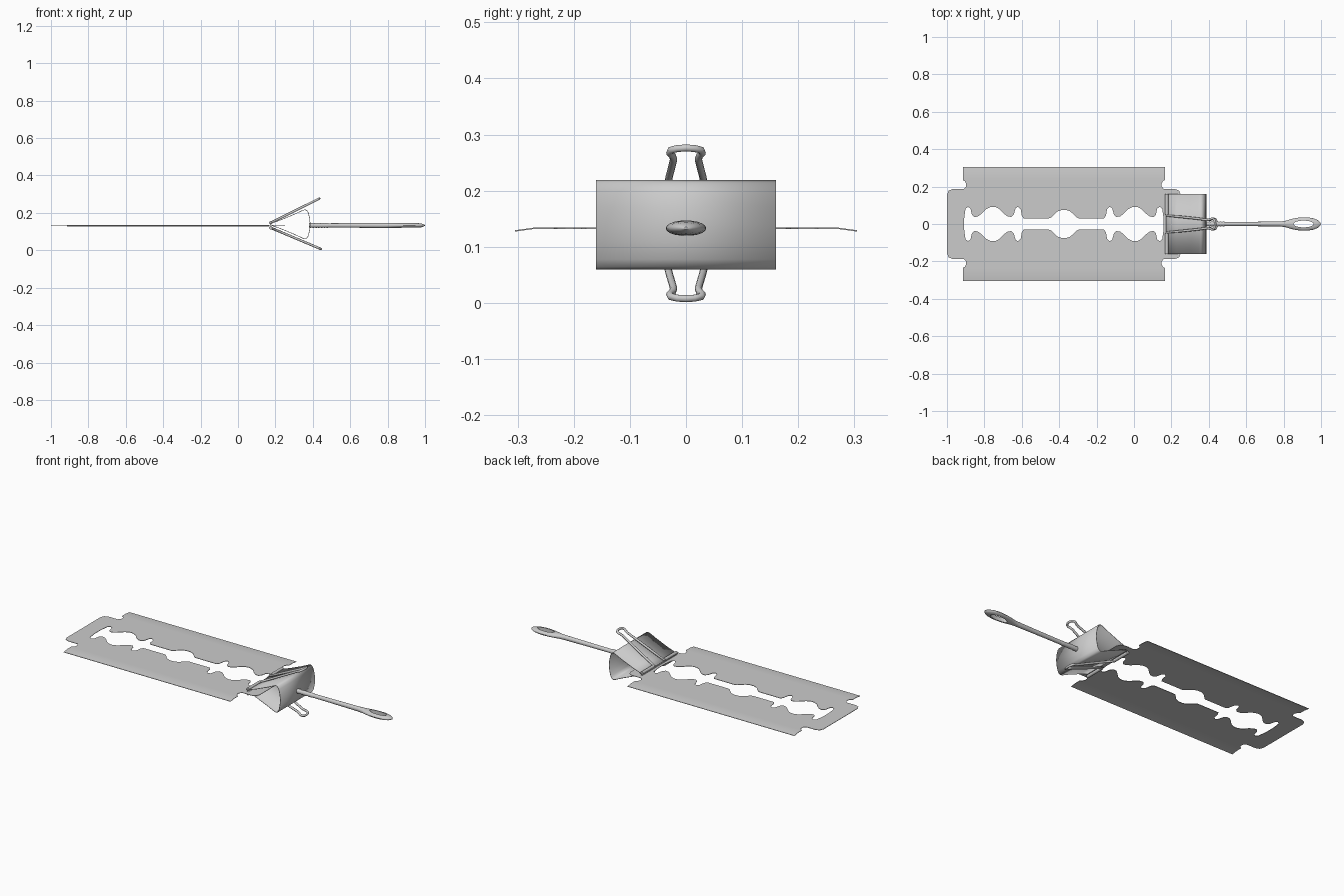
import bpy, bmesh, math
from mathutils import Vector

if "Cube" in bpy.data.objects:
    bpy.data.objects.remove(bpy.data.objects["Cube"])

ZC = 0.133


def add_mesh(name, bm):
    bmesh.ops.recalc_face_normals(bm, faces=bm.faces)
    me = bpy.data.meshes.new(name)
    bm.to_mesh(me)
    bm.free()
    ob = bpy.data.objects.new(name, me)
    bpy.context.collection.objects.link(ob)
    return ob


def smooth(ob, angle=35):
    bpy.ops.object.select_all(action='DESELECT')
    ob.select_set(True)
    bpy.context.view_layer.objects.active = ob
    bpy.ops.object.shade_smooth_by_angle(angle=math.radians(angle))


def four_way(q):
    """Mirror a quadrant of points into a closed symmetric loop."""
    return (q + [(u, -y) for u, y in reversed(q)] +
            [(-u, -y) for u, y in q] + [(-u, y) for u, y in reversed(q)])


def tube(name, pts, r, bezier=False):
    cu = bpy.data.curves.new(name, 'CURVE')
    cu.dimensions = '3D'
    cu.bevel_depth = r
    cu.bevel_resolution = 3
    cu.use_fill_caps = True
    cu.resolution_u = 5
    if bezier:
        sp = cu.splines.new('BEZIER')
        sp.bezier_points.add(len(pts) - 1)
        for b, p in zip(sp.bezier_points, pts):
            b.co = p
            b.handle_left_type = b.handle_right_type = 'AUTO'
    else:
        sp = cu.splines.new('POLY')
        sp.points.add(len(pts) - 1)
        for b, p in zip(sp.points, pts):
            b.co = (*p, 1)
    ob = bpy.data.objects.new(name, cu)
    bpy.context.collection.objects.link(ob)
    return ob


# Blade: flat filled outline with a shaped central slot
outline = [(.54, .305), (.54, .235), (.529, .229), (.522, .215), (.523, .2),
           (.535, .187), (.595, .187), (.616, .178), (.625, .157)]
slot = [(.012, .075), (.035, .067), (.055, .048), (.068, .035), (.08, .03),
        (.215, .03), (.225, .045), (.231, .08), (.245, .092), (.258, .085),
        (.268, .05), (.28, .038), (.3, .04), (.32, .055), (.345, .08),
        (.365, .09), (.38, .092), (.395, .09), (.415, .08), (.44, .055),
        (.46, .04), (.48, .037), (.492, .05), (.499, .082), (.512, .092),
        (.526, .082), (.533, .03)]
cu = bpy.data.curves.new("blade_outline", 'CURVE')
cu.dimensions = '2D'
cu.fill_mode = 'BOTH'
cu.extrude = 0.0012
for loop in (four_way(outline), four_way(slot)):
    sp = cu.splines.new('POLY')
    sp.points.add(len(loop) - 1)
    for p, (u, y) in zip(sp.points, loop):
        p.co = (u - .375, y, 0, 1)
    sp.use_cyclic_u = True
tmp = bpy.data.objects.new("blade_outline", cu)
bpy.context.collection.objects.link(tmp)
bpy.context.view_layer.update()
me = bpy.data.meshes.new_from_object(tmp.evaluated_get(bpy.context.evaluated_depsgraph_get()))
bpy.data.objects.remove(tmp)
bm = bmesh.new()
bm.from_mesh(me)
bmesh.ops.remove_doubles(bm, verts=bm.verts, dist=1e-5)
# Sharpened edges drop slightly beyond the bend lines
for y in (-.27, .27):
    bmesh.ops.bisect_plane(bm, geom=bm.verts[:] + bm.edges[:] + bm.faces[:],
                           plane_co=(0, y, 0), plane_no=(0, 1, 0))
for v in bm.verts:
    v.co.z += ZC - max(0, abs(v.co.y) - .27) * .14
smooth(add_mesh("blade", bm), 20)

# Clip body: bent spring sheet swept across y
prof = [(.172, .142), (.23, .163), (.3, .192), (.345, .213), (.358, .217),
        (.368, .213), (.376, .2), (.383, .17), (.386, .139)]
prof += [(x, .278 - z) for x, z in reversed(prof[:-1])]
bm = bmesh.new()
rows = [[bm.verts.new((x, y, z)) for x, z in prof] for y in (-.16, .16)]
for i in range(len(prof) - 1):
    bm.faces.new((rows[0][i], rows[0][i + 1], rows[1][i + 1], rows[1][i]))
body = add_mesh("clip_body", bm)
sol = body.modifiers.new("thickness", 'SOLIDIFY')
sol.thickness = 0.003
sol.offset = 0
smooth(body, 40)

# Rolled lips and wire handles, upper and lower
wire = [(0, .045), (.3, .038), (.6, .03), (.84, .022), (.89, .024), (.93, .029),
        (.97, .027), (.993, .015), (1, 0)]
for name, root, tip in (("upper", (.175, .147), (.434, .276)),
                        ("lower", (.175, .120), (.442, .0075))):
    a, b = Vector((root[0], 0, root[1])), Vector((tip[0], 0, tip[1]))
    for side, sgn in (("left", -1), ("right", 1)):
        tube(f"{name}_lip_{side}", [a + Vector((0, sgn * y, 0)) for y in (.05, .16)], .009)
    half = [a.lerp(b, s) + Vector((0, y, 0)) for s, y in wire]
    path = half + [Vector((p.x, -p.y, p.z)) for p in reversed(half[:-1])]
    pin = Vector((0, .11, 0))
    tube(f"{name}_handle", [a + pin] + path + [a - pin], .0065)

# Hook shaft: threaded root, round stem, flattened eye end
rings = [(.38 + i * .0075, .0135 if i % 2 else .0115, .0135 if i % 2 else .0115)
         for i in range(15)]
rings += [(.495, .0115, .0115), (.6, .0115, .012), (.78, .013, .014), (.81, .017, .014),
          (.835, .025, .014), (.865, .032, .014), (.9, .036, .014), (.93, .0355, .0138),
          (.96, .030, .0125), (.98, .022, .010), (.993, .012, .006), (.999, .003, .002)]
N = 20
bm = bmesh.new()
prev = None
for x, ry, rz in rings:
    ring = [bm.verts.new((x, ry * math.cos(t), ZC + rz * math.sin(t)))
            for t in (2 * math.pi * i / N for i in range(N))]
    if prev:
        for i in range(N):
            j = (i + 1) % N
            bm.faces.new((prev[i], prev[j], ring[j], ring[i]))
    else:
        bm.faces.new(ring)
    prev = ring
bm.faces.new(prev)
shaft = add_mesh("eyelet_shaft", bm)

# Oval eye cut through the flattened end
bm = bmesh.new()
bmesh.ops.create_cone(bm, cap_ends=True, segments=32, radius1=1, radius2=1, depth=.1)
for v in bm.verts:
    v.co = (.907 + v.co.x * .054, v.co.y * .018, ZC + v.co.z)
cutter = add_mesh("eye_cutter", bm)
cutter.hide_render = True
cutter.hide_set(True)
bo = shaft.modifiers.new("eye", 'BOOLEAN')
bo.operation = 'DIFFERENCE'
bo.solver = 'EXACT'
bo.object = cutter
smooth(shaft, 40)
